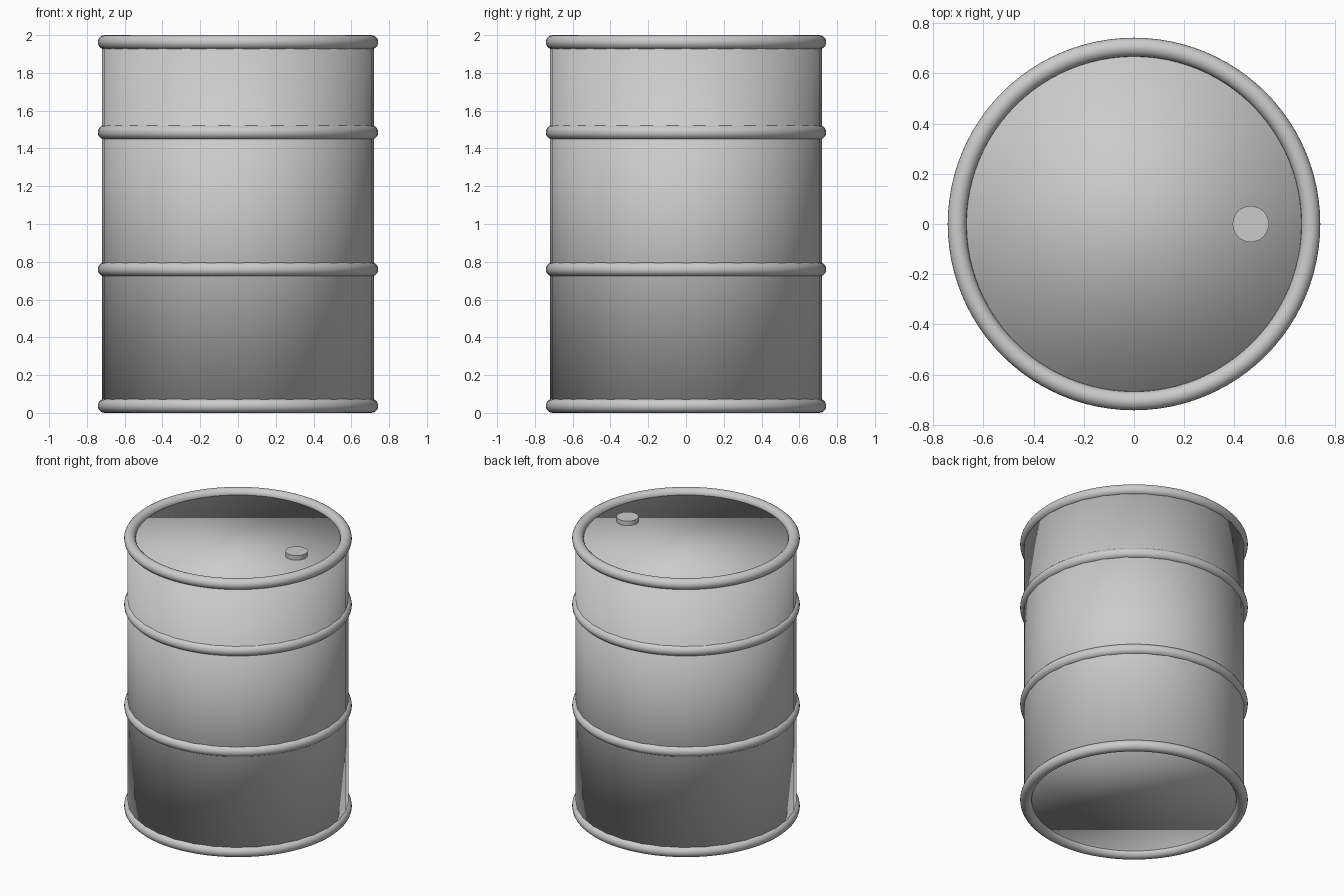
import bpy, math

if "Cube" in bpy.data.objects:
    bpy.data.objects.remove(bpy.data.objects["Cube"])

BODY_R, LOW, HIGH = 0.72, 0.0375, 1.9625
RING_MAJOR, RING_MINOR = 0.705, 0.0375


def cylinder(name, radius, z0, z1, x=0.0, sides=32):
    bpy.ops.mesh.primitive_cylinder_add(
        vertices=sides, radius=radius, depth=z1 - z0, location=(x, 0, (z0 + z1) / 2))
    obj = bpy.context.object
    obj.name = name
    return obj


def ring(name, z):
    bpy.ops.mesh.primitive_torus_add(
        major_radius=RING_MAJOR, minor_radius=RING_MINOR,
        major_segments=96, minor_segments=20, location=(0, 0, z))
    bpy.context.object.name = name
    bpy.ops.object.shade_smooth()


# Barrel body, closed by the lid and base, with fully smooth shading
cylinder("barrel_body", BODY_R, LOW, HIGH)
bpy.ops.object.shade_smooth()

# End rims and the two rolling hoops
for name, z in (("bottom_rim", LOW), ("lower_hoop", 0.76),
                ("upper_hoop", 1.485), ("top_rim", HIGH)):
    ring(name, z)

# Small filler cap on the lid
cylinder("filler_cap", 0.072, HIGH - 0.02, 1.995, x=0.465)
bpy.ops.object.shade_smooth_by_angle(angle=math.radians(30))
